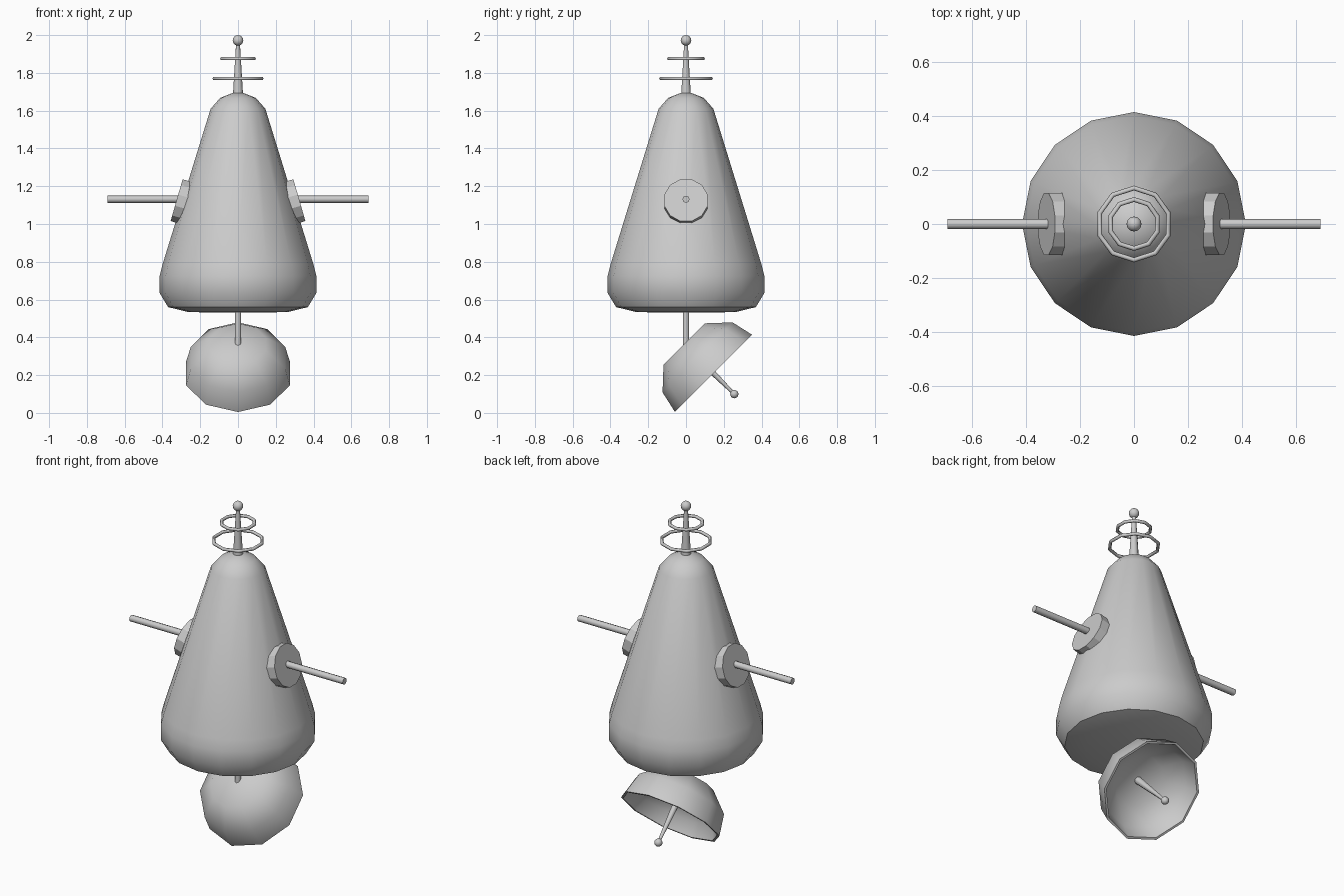
import bpy, math
from mathutils import Vector, Matrix

if "Cube" in bpy.data.objects:
    bpy.data.objects.remove(bpy.data.objects["Cube"])


def lathe(name, profile, sides, turn=0.0, place=Matrix(), smooth=40, closed=False):
    """Spin an (r, z) profile round z; r = 0 points become poles."""
    verts, faces, rings = [], [], []
    for r, z in profile:
        n = 1 if r == 0 else sides
        rings.append([len(verts) + i for i in range(n)])
        for i in range(n):
            a = turn + 2 * math.pi * i / sides
            verts.append(place @ Vector((r * math.cos(a), r * math.sin(a), z)))
    pairs = list(zip(rings, rings[1:]))
    if closed:
        pairs.append((rings[-1], rings[0]))
    for a, b in pairs:
        for i in range(sides):
            j = (i + 1) % sides
            f = [a[i % len(a)], a[j % len(a)], b[j % len(b)], b[i % len(b)]]
            faces.append(list(dict.fromkeys(f)))
    mesh = bpy.data.meshes.new(name)
    mesh.from_pydata(verts, [], faces)
    mesh.update()
    obj = bpy.data.objects.new(name, mesh)
    bpy.context.collection.objects.link(obj)
    bpy.ops.object.select_all(action='DESELECT')
    obj.select_set(True)
    bpy.context.view_layer.objects.active = obj
    bpy.ops.object.shade_smooth_by_angle(angle=math.radians(smooth))
    return obj


def rod(name, r0, r1, z0, z1, sides, **kw):
    return lathe(name, [(0, z0), (r0, z0), (r1, z1), (0, z1)], sides, **kw)


def ball(name, r, z, place=Matrix()):
    prof = [(0, z - r)]
    prof += [(r * math.sin(math.pi * i / 8), z - r * math.cos(math.pi * i / 8))
             for i in range(1, 8)]
    prof.append((0, z + r))
    return lathe(name, prof, 12, place=place, smooth=60)


def ring(name, radius, minor, z):
    c = radius - minor
    prof = [(c + minor * math.cos(a), z + minor * math.sin(a))
            for a in [2 * math.pi * i / 6 for i in range(6)]]
    return lathe(name, prof, 10, turn=math.pi / 2, smooth=65, closed=True)


# Main bell-shaped body
lathe("body", [(0, 0.532), (0.26, 0.533), (0.37, 0.56), (0.415, 0.635),
               (0.415, 0.725), (0.40, 0.785), (0.145, 1.61), (0.095, 1.667),
               (0.03, 1.693), (0, 1.693)], 16)

# Top mast, rings and tip
rod("mast", 0.027, 0.010, 1.68, 1.96, 10)
ring("lower_mast_ring", 0.1425, 0.009, 1.77)
ring("upper_mast_ring", 0.10, 0.009, 1.875)
ball("mast_tip", 0.028, 1.972)

# Side discs lying on the slope, with straight arms
for label, s in (("right", 1), ("left", -1)):
    tilt = Matrix.Translation((s * 0.325, 0, 1.126)) @ Matrix.Rotation(s * math.radians(74), 4, 'Y')
    rod(label + "_disc", 0.119, 0.119, -0.09, 0, 12, turn=math.pi / 12, place=tilt, smooth=20)
    side = Matrix.Translation((0, 0, 1.131)) @ Matrix.Rotation(s * math.pi / 2, 4, 'Y')
    rod(label + "_arm", 0.019, 0.019, 0.28, 0.691, 8, place=side, smooth=50)

# Stem under the body
rod("dish_stem", 0.017, 0.017, 0.34, 0.55, 8, smooth=50)

# Tilted dish: local +z points out of the back of the bowl (-y, +z)
dish = Matrix.Translation((0, 0.146, 0.209)) @ Matrix.Rotation(math.radians(45), 4, 'X')
lathe("dish", [(0, 0.22), (0.155, 0.22), (0.262, 0.12), (0.289, 0),
               (0.276, 0), (0.245, 0.075), (0.145, 0.145), (0, 0.16)],
      10, turn=math.pi / 2, place=dish, smooth=60)
rod("dish_feed", 0.008, 0.022, -0.15, 0.17, 8, place=dish, smooth=50)
ball("dish_feed_tip", 0.022, -0.155, place=dish)

# Consistent outward normals
import bmesh
for obj in bpy.data.objects:
    bm = bmesh.new()
    bm.from_mesh(obj.data)
    bmesh.ops.recalc_face_normals(bm, faces=bm.faces)
    bm.to_mesh(obj.data)
    bm.free()
